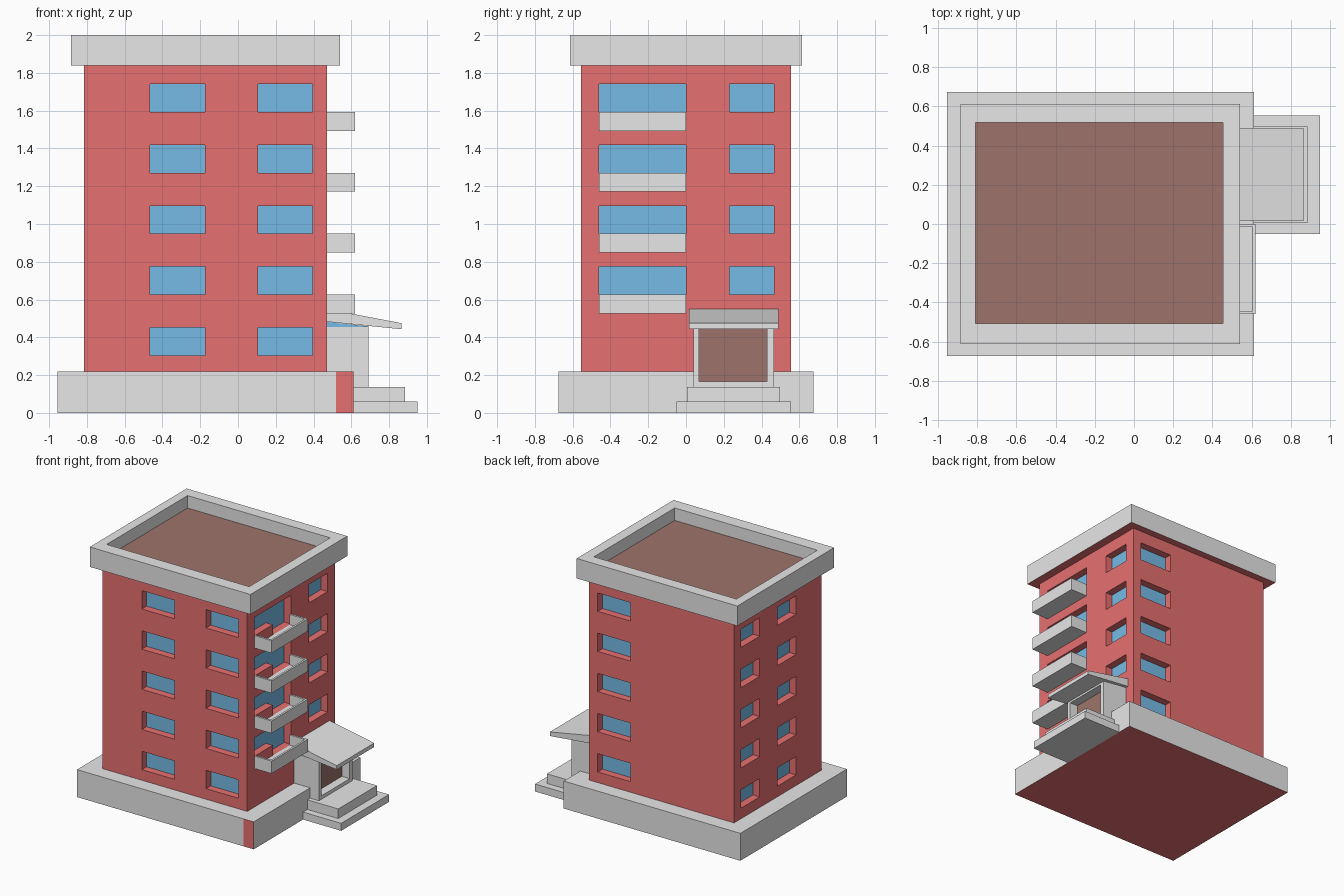
import bpy, bmesh
from mathutils import Vector

if "Cube" in bpy.data.objects:
    bpy.data.objects.remove(bpy.data.objects["Cube"])


def material(name, rgb):
    m = bpy.data.materials.new(name)
    m.diffuse_color = (*rgb, 1)
    m.use_nodes = True
    m.node_tree.nodes["Principled BSDF"].inputs["Base Color"].default_value = m.diffuse_color
    return m


RED = material("red_brick", (0.80, 0.16, 0.16))
GRAY = material("light_concrete", (0.80, 0.80, 0.80))
BLUE = material("blue_glass", (0.18, 0.50, 0.80))
BROWN = material("brown", (0.34, 0.175, 0.147))


def add_box(bm, lo, hi):
    verts = bmesh.ops.create_cube(bm, size=1)["verts"]
    for v in verts:
        v.co = Vector([h if c > 0 else l for c, l, h in zip(v.co, lo, hi)])


def add_prism(bm, points, direction):
    """Extrude a flat outline along a direction."""
    face = bm.faces.new([bm.verts.new(p) for p in points])
    out = bmesh.ops.extrude_face_region(bm, geom=[face])["geom"]
    bmesh.ops.translate(bm, vec=direction,
                        verts=[g for g in out if isinstance(g, bmesh.types.BMVert)])


def finish(name, bm, *mats):
    bmesh.ops.recalc_face_normals(bm, faces=bm.faces)
    mesh = bpy.data.meshes.new(name)
    bm.to_mesh(mesh)
    bm.free()
    for m in mats:
        mesh.materials.append(m)
    ob = bpy.data.objects.new(name, mesh)
    bpy.context.collection.objects.link(ob)
    return ob


def boxes(name, mat, *pairs):
    bm = bmesh.new()
    for lo, hi in pairs:
        add_box(bm, lo, hi)
    return finish(name, bm, mat)


def side_profile(name, mat, outline, y0, y1):
    """Outline in x and z, extruded from y0 to y1."""
    bm = bmesh.new()
    add_prism(bm, [(x, y0, z) for x, z in outline], (0, y1 - y0, 0))
    return finish(name, bm, mat)


# Main dimensions
X0, X1, Y = -0.815, 0.47, 0.555
DEPTH = 0.06                      # window recess
FIRST, STEP, WIN_H = 0.305, 0.322, 0.147
BALCONY_H, SLAB = 0.10, 0.018

# Openings cut into the tower walls
cut = bmesh.new()
for floor in range(5):
    z0 = FIRST + floor * STEP
    z1 = z0 + WIN_H
    for a, b in ((-0.465, -0.175), (0.105, 0.395)):
        add_box(cut, (a, -Y - 0.1, z0), (b, -Y + DEPTH, z1))
    add_box(cut, (0.105, Y - DEPTH, z0), (0.395, Y + 0.1, z1))
    for a, b in ((0.23, 0.465), (-0.23, 0.005)):
        add_box(cut, (X0 - 0.1, a, z0), (X0 + DEPTH, b, z1))
    if floor:
        add_box(cut, (X1 - DEPTH, 0.23, z0), (X1 + 0.1, 0.465, z1))
        # balcony window joined to a lower door, as an L shape
        zd = z0 - BALCONY_H + SLAB
        outline = [(-0.46, z0), (-0.23, z0), (-0.23, zd), (0, zd), (0, z1), (-0.46, z1)]
        add_prism(cut, [(X1 - DEPTH, y, z) for y, z in outline], (DEPTH + 0.1, 0, 0))
cutter = finish("window_cutter", cut)
cutter.hide_render = True

# Tower walls
walls = boxes("tower_walls", RED, ((X0, -Y, 0.2), (X1, Y, 1.86)))
walls.data.materials.append(BLUE)
mod = walls.modifiers.new("openings", "BOOLEAN")
mod.operation = "DIFFERENCE"
mod.solver = "EXACT"
mod.object = cutter
bpy.context.view_layer.objects.active = walls
walls.select_set(True)
bpy.ops.object.modifier_apply(modifier="openings")
bpy.data.objects.remove(cutter)
# glass = the faces lying at the back of a recess
for p in walls.data.polygons:
    c, n = p.center, p.normal
    glass = (abs(n.y) > 0.9 and abs(abs(c.y) - (Y - DEPTH)) < 0.002
             or n.x > 0.9 and abs(c.x - (X1 - DEPTH)) < 0.002
             or n.x < -0.9 and abs(c.x - (X0 + DEPTH)) < 0.002)
    p.material_index = 1 if glass else 0

# Plinth: red underside and one red patch at the front right corner
bm = bmesh.new()
add_box(bm, (-0.955, -0.675, 0), (0.612, 0.675, 0.22))
bmesh.ops.bisect_plane(bm, geom=bm.verts[:] + bm.edges[:] + bm.faces[:],
                       plane_co=(0.52, 0, 0), plane_no=(1, 0, 0))
plinth = finish("plinth", bm, GRAY, RED)
for p in plinth.data.polygons:
    patch = p.normal.y < -0.9 and p.center.x > 0.52
    p.material_index = 1 if patch or p.normal.z < -0.9 else 0

# Parapet with sunken brown roof and red underside
bm = bmesh.new()
add_box(bm, (-0.885, -0.613, 1.84), (0.54, 0.613, 2.0))
bm.faces.ensure_lookup_table()
bm.normal_update()
top = max(bm.faces, key=lambda f: f.calc_center_median().z)
bmesh.ops.inset_region(bm, faces=[top], thickness=0.08)
for v in top.verts:
    v.co.x = 0.455 if v.co.x > 0 else -0.81
    v.co.y = 0.518 if v.co.y > 0 else -0.507
sunk = bmesh.ops.extrude_discrete_faces(bm, faces=[top])["faces"][0]
bmesh.ops.translate(bm, verts=sunk.verts[:], vec=(0, 0, -0.1))
parapet = finish("parapet_and_roof", bm, GRAY, RED, BROWN)
for p in parapet.data.polygons:
    if p.normal.z < -0.9:
        p.material_index = 1
    elif p.normal.z > 0.9 and p.center.z < 1.95:
        p.material_index = 2

# Balconies
T = 0.016
for floor in range(1, 5):
    z1 = FIRST + floor * STEP
    z0 = z1 - BALCONY_H
    boxes(f"balcony_{floor}", GRAY,
          ((X1, -0.46, z0), (0.62, 0, z0 + SLAB)),
          ((0.62 - T, -0.46, z0 + SLAB), (0.62, 0, z1)),
          ((X1, -0.46, z0 + SLAB), (0.62 - T, -0.46 + T, z1)),
          ((X1, -T, z0 + SLAB), (0.62 - T, 0, z1)))

# Entrance steps
boxes("lower_step", GRAY, ((0.612, -0.05, 0), (0.95, 0.555, 0.06)))
boxes("upper_step", GRAY, ((0.612, 0.005, 0.06), (0.885, 0.497, 0.137)))

# Porch: side walls, threshold, lintel, door
side = [(X1, 0.137), (0.69, 0.137), (0.69, 0.458), (X1, 0.485)]
side_profile("porch_wall_left", GRAY, side, 0.04, 0.07)
side_profile("porch_wall_right", GRAY, side, 0.43, 0.465)
boxes("porch_threshold", GRAY, ((X1, 0.07, 0.137), (0.69, 0.43, 0.165)))
boxes("porch_lintel", GRAY, ((0.62, 0.07, 0.443), (0.69, 0.43, 0.459)))
boxes("entrance_door", BROWN, ((0.60, 0.07, 0.165), (0.62, 0.43, 0.443)))
side_profile("porch_side_glass", BLUE,
             [(X1, 0.455), (0.69, 0.455), (X1, 0.483)], 0.037, 0.04)

# Sloping canopy
side_profile("canopy", GRAY,
             [(X1, 0.483), (0.865, 0.443), (0.865, 0.475), (X1, 0.55)], 0.015, 0.49)
